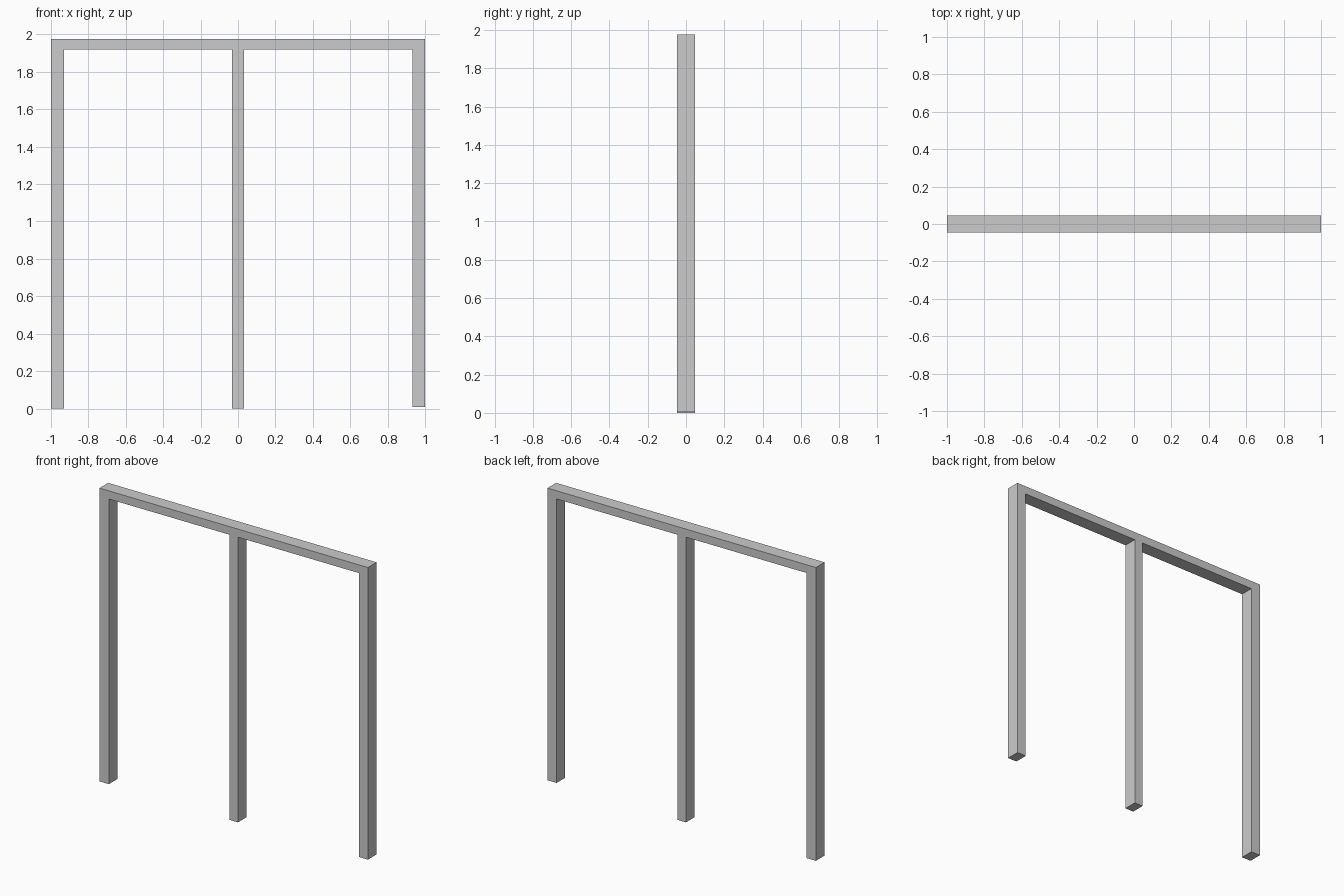
import bpy, bmesh

if "Cube" in bpy.data.objects:
    bpy.data.objects.remove(bpy.data.objects["Cube"])

HALF_DEPTH = 0.046
TOP, UNDERSIDE = 1.975, 1.92

# Posts: left edge, right edge, foot height (right foot is slightly shorter)
posts = [(-1.0, -0.93, 0.0), (-0.032, 0.032, 0.0), (0.932, 1.0, 0.008)]

# Outline of the frame: along the top, then down and up each post
outline = [(1.0, TOP), (-1.0, TOP)]
for i, (left, right, foot) in enumerate(posts):
    if i > 0:
        outline.append((left, UNDERSIDE))
    outline += [(left, foot), (right, foot)]
    if i < len(posts) - 1:
        outline.append((right, UNDERSIDE))

# Extrude the outline through the depth as one solid frame
bm = bmesh.new()
front = bm.faces.new([bm.verts.new((x, -HALF_DEPTH, z)) for x, z in outline])
ext = bmesh.ops.extrude_face_region(bm, geom=[front], use_keep_orig=True)
back = [v for v in ext["geom"] if isinstance(v, bmesh.types.BMVert)]
bmesh.ops.translate(bm, verts=back, vec=(0, 2 * HALF_DEPTH, 0))
bmesh.ops.recalc_face_normals(bm, faces=bm.faces)

mesh = bpy.data.meshes.new("post_frame")
bm.to_mesh(mesh)
bm.free()
frame = bpy.data.objects.new("post_frame", mesh)
bpy.context.collection.objects.link(frame)
